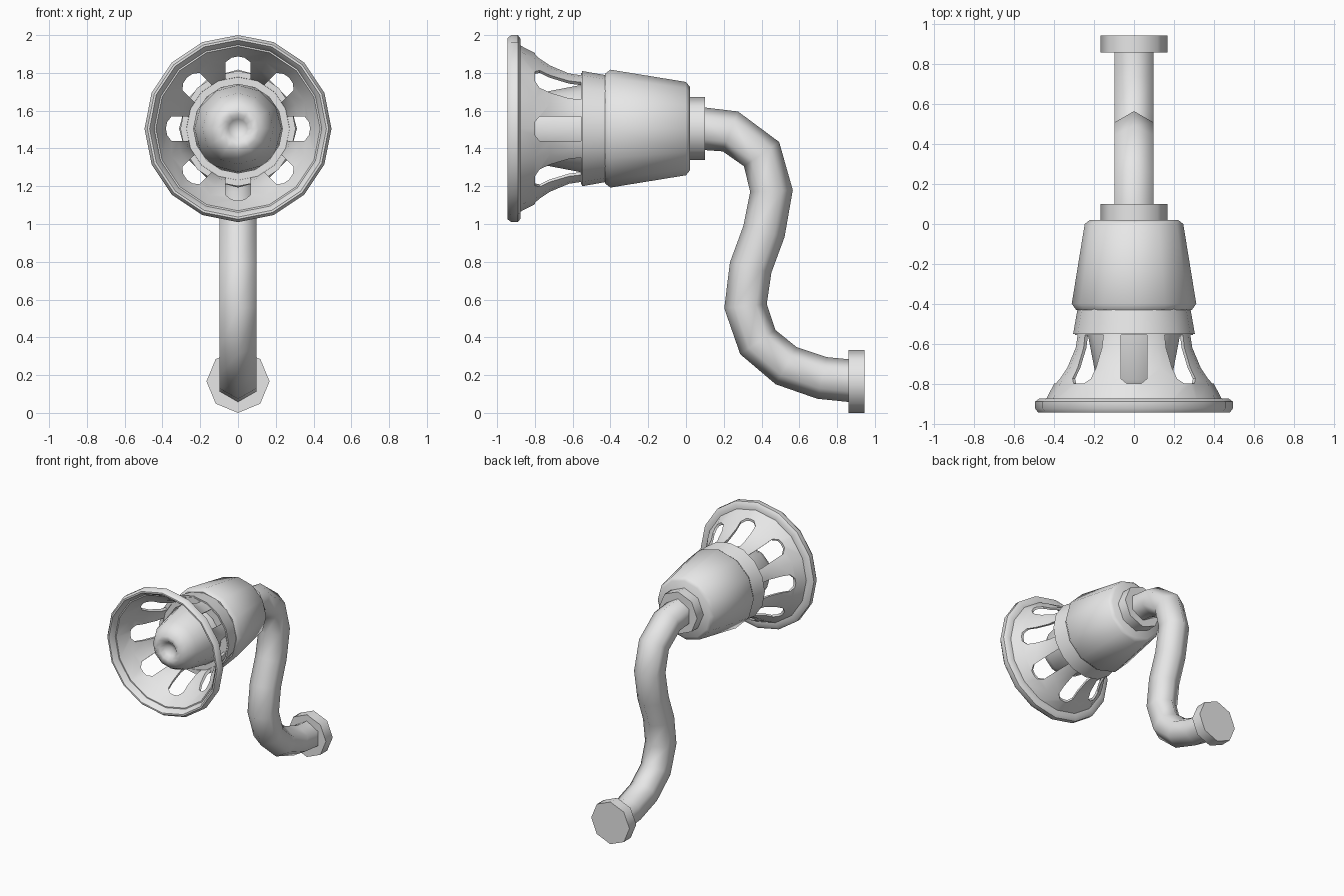
import bpy, bmesh, math
from mathutils import Matrix, Vector

if "Cube" in bpy.data.objects:
    bpy.data.objects.remove(bpy.data.objects["Cube"])

HEAD_Z = 1.505   # height of the lamp head axis
BASE_Z = 0.167   # height of the wall plate axis

grey = bpy.data.materials.new("light_grey")
grey.diffuse_color = (0.8, 0.8, 0.8, 1)
grey.use_nodes = True
grey.node_tree.nodes["Principled BSDF"].inputs["Base Color"].default_value = grey.diffuse_color


def finish(name, bm):
    bmesh.ops.remove_doubles(bm, verts=bm.verts, dist=1e-5)
    bmesh.ops.recalc_face_normals(bm, faces=bm.faces)
    me = bpy.data.meshes.new(name)
    bm.to_mesh(me)
    bm.free()
    me.materials.append(grey)
    ob = bpy.data.objects.new(name, me)
    bpy.context.collection.objects.link(ob)
    return ob


def smooth(ob, angle=47):
    for p in ob.data.polygons:
        p.use_smooth = True
    ob.data.set_sharp_from_angle(angle=math.radians(angle))


def lathe(name, profile, sides, z, closed=False):
    """Spin (y, radius) points around a front-to-back axis at height z."""
    bm = bmesh.new()
    rings = []
    for y, r in profile:
        if r == 0:
            rings.append([bm.verts.new((0, y, z))] * sides)
        else:
            rings.append([bm.verts.new((r * math.sin(math.tau * i / sides), y,
                                        z + r * math.cos(math.tau * i / sides)))
                          for i in range(sides)])
    pairs = list(zip(rings, rings[1:]))
    if closed:
        pairs.append((rings[-1], rings[0]))
    for a, b in pairs:
        for i in range(sides):
            j = (i + 1) % sides
            quad = list(dict.fromkeys([a[i], a[j], b[j], b[i]]))
            bm.faces.new(quad)
    return finish(name, bm)


# Flared shade with thin walls
shade = lathe("shade", [
    (-0.535, 0.292), (-0.62, 0.305), (-0.72, 0.347), (-0.80, 0.40), (-0.90, 0.452),
    (-0.90, 0.435), (-0.80, 0.382), (-0.72, 0.328), (-0.62, 0.285), (-0.535, 0.27)],
    16, HEAD_Z, closed=True)

# Eight vent slots cut through the shade
outline = [(-0.065, -0.555), (0.065, -0.555), (0.065, -0.775),
           (0.035, -0.80), (-0.035, -0.80), (-0.065, -0.775)]
bm = bmesh.new()
for k in range(8):
    turn = Matrix.Translation((0, 0, HEAD_Z)) @ Matrix.Rotation(k * math.tau / 8, 4, 'Y')
    low, high = ([bm.verts.new(turn @ Vector((x, y, h))) for x, y in outline]
                 for h in (0.21, 0.6))
    bm.faces.new(low)
    bm.faces.new(high)
    for i in range(6):
        j = (i + 1) % 6
        bm.faces.new((low[i], low[j], high[j], high[i]))
cutter = finish("slot_cutter", bm)
cutter.hide_render = True
mod = shade.modifiers.new("slots", 'BOOLEAN')
mod.operation, mod.object, mod.solver = 'DIFFERENCE', cutter, 'EXACT'
bpy.context.view_layer.objects.active = shade
bpy.ops.object.modifier_apply(modifier=mod.name)
bpy.data.objects.remove(cutter)
smooth(shade)

# Rolled rim on the shade
smooth(lathe("shade_rim", [
    (-0.875, 0.435), (-0.875, 0.475), (-0.89, 0.495), (-0.925, 0.495),
    (-0.945, 0.48), (-0.945, 0.468), (-0.925, 0.452)], 16, HEAD_Z, closed=True))

# Thick ring joining the shade to the housing
smooth(lathe("shade_ring", [
    (-0.42, 0.282), (-0.55, 0.305), (-0.55, 0.235), (-0.42, 0.235)], 16, HEAD_Z, closed=True))

# Bulb with a dimpled nose
smooth(lathe("bulb", [
    (-0.42, 0.0), (-0.42, 0.24), (-0.56, 0.23), (-0.78, 0.188), (-0.84, 0.155),
    (-0.875, 0.11), (-0.875, 0.075), (-0.85, 0.05), (-0.82, 0.0)], 12, HEAD_Z), 60)

# Tapered housing
smooth(lathe("housing", [
    (-0.43, 0.0), (-0.43, 0.29), (-0.40, 0.312), (0.0, 0.247), (0.02, 0.222), (0.02, 0.0)],
    12, HEAD_Z))

# Octagonal collar behind the housing and wall plate at the far end
for name, y0, y1, z in (("neck_collar", 0.01, 0.10, HEAD_Z), ("wall_plate", 0.86, 0.945, BASE_Z)):
    smooth(lathe(name, [(y0, 0.0), (y0, 0.167), (y1, 0.167), (y1, 0.0)], 8, z))

# Curved six-sided arm swept along (y, z) points
path = [Vector((0, y, z)) for y, z in (
    (0.09, 1.505), (0.235, 1.49), (0.40, 1.37), (0.4525, 1.175), (0.4125, 0.96),
    (0.3425, 0.77), (0.315, 0.565), (0.38, 0.375), (0.53, 0.25), (0.72, 0.185), (0.87, 0.17))]
bm = bmesh.new()
rings = []
for i, p in enumerate(path):
    if i in (0, len(path) - 1):
        t = Vector((0, 1, 0))
    else:
        t = ((path[i + 1] - p).normalized() + (p - path[i - 1]).normalized()).normalized()
    side = Vector((1, 0, 0))
    up = side.cross(t)
    rings.append([bm.verts.new(p + 0.113 * (math.sin(a) * side + math.cos(a) * up))
                  for a in (k * math.tau / 6 for k in range(6))])
for a, b in zip(rings, rings[1:]):
    for k in range(6):
        j = (k + 1) % 6
        bm.faces.new((a[k], a[j], b[j], b[k]))
bm.faces.new(rings[0])
bm.faces.new(rings[-1])
smooth(finish("arm", bm), 65)
